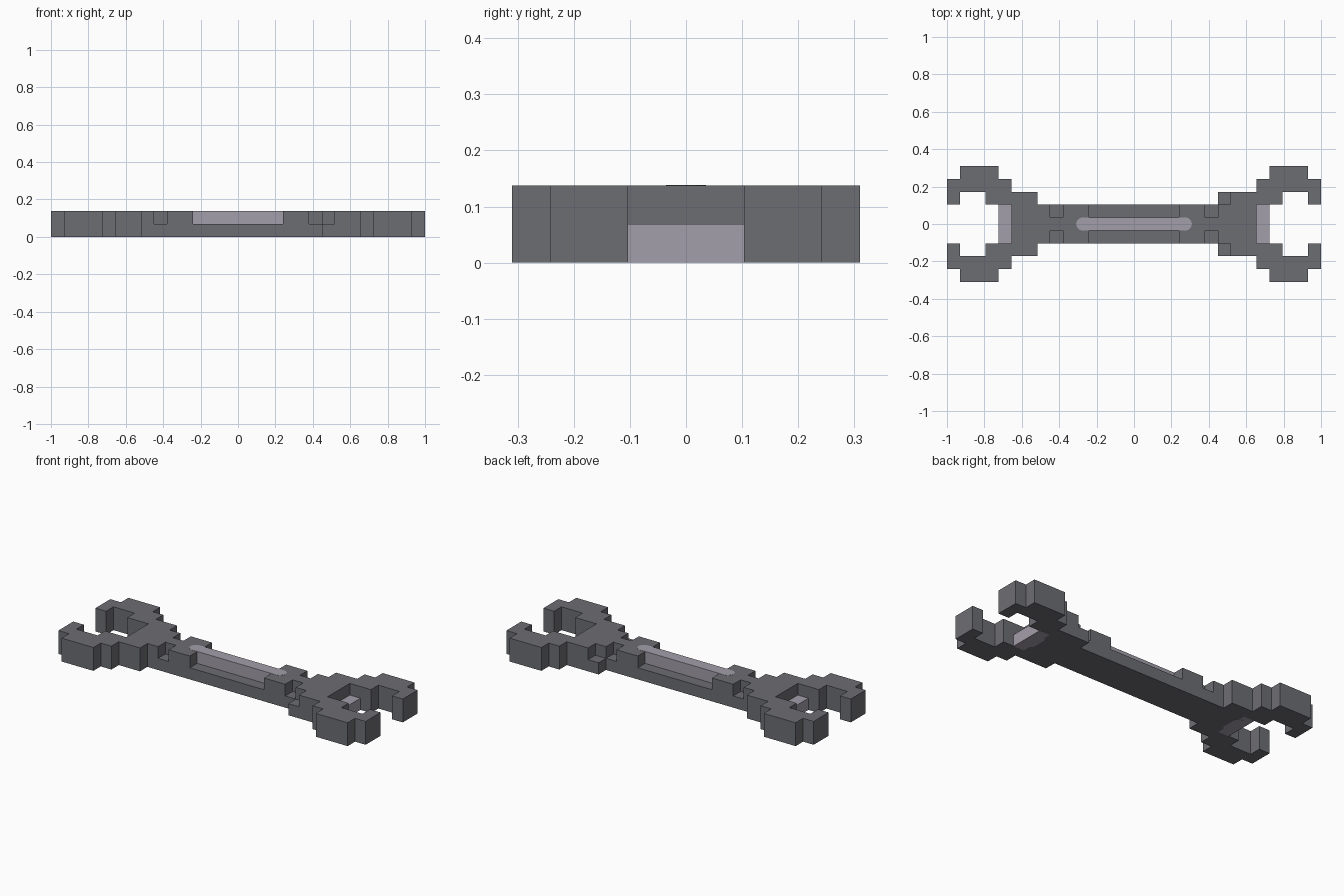
import bpy, bmesh, math

if "Cube" in bpy.data.objects:
    bpy.data.objects.remove(bpy.data.objects["Cube"])

U = 2 / 29          # one block of the stepped outline
EPS = 0.001         # inserts stand this much proud of the body


def material(name, rgb):
    m = bpy.data.materials.new(name)
    m.diffuse_color = (*rgb, 1)
    m.use_nodes = True
    m.node_tree.nodes["Principled BSDF"].inputs["Base Color"].default_value = m.diffuse_color
    return m


DARK = material("dark grey metal", (0.152, 0.155, 0.171))
LIGHT = material("pale lavender metal", (0.37, 0.342, 0.405))


def finish(name, bm, mat):
    bmesh.ops.remove_doubles(bm, verts=bm.verts, dist=1e-5)
    bmesh.ops.dissolve_limit(bm, angle_limit=0.01, verts=bm.verts, edges=bm.edges)
    bmesh.ops.recalc_face_normals(bm, faces=bm.faces)
    me = bpy.data.meshes.new(name)
    bm.to_mesh(me)
    bm.free()
    me.materials.append(mat)
    ob = bpy.data.objects.new(name, me)
    bpy.context.collection.objects.link(ob)
    return ob


def prism(name, outline, z0, z1, mat):
    bm = bmesh.new()
    face = bm.faces.new([bm.verts.new((x, y, z0)) for x, y in outline])
    ext = bmesh.ops.extrude_face_region(bm, geom=[face], use_keep_orig=True)
    for v in ext["geom"]:
        if isinstance(v, bmesh.types.BMVert):
            v.co.z = z1
    return finish(name, bm, mat)


# Body heights on a block grid, painted as mirrored rectangles
height = {}


def paint(i0, i1, j0, j1, h, sides=(-1, 1)):
    for i in range(i0, i1 + 1):
        for j in range(j0, j1 + 1):
            for s in sides:
                for t in (-1, 1):
                    height[(s * i, t * j)] = h


paint(0, 9, 0, 1, 2)            # handle
paint(8, 9, 2, 2, 2)            # shoulders
paint(10, 10, 2, 3, 2)          # jaw roots
paint(11, 11, 2, 4, 2)          # jaw arms
paint(12, 13, 3, 4, 2)
paint(14, 14, 2, 3, 2)          # jaw tips
paint(0, 3, 1, 1, 1)            # long side recesses
paint(6, 6, 1, 1, 1)            # small notches
paint(7, 7, 2, 2, 1, (1,))      # low steps, right end only

bm = bmesh.new()


def quad(*pts):
    bm.faces.new([bm.verts.new((x * U, y * U, max(z * U, EPS / 2))) for x, y, z in pts])


for (i, j), h in height.items():
    a, b, c, d = i - .5, i + .5, j - .5, j + .5
    quad((a, c, h), (b, c, h), (b, d, h), (a, d, h))
    quad((a, d, 0), (b, d, 0), (b, c, 0), (a, c, 0))
    for di, dj, p, q in ((1, 0, (b, c), (b, d)), (-1, 0, (a, d), (a, c)),
                         (0, 1, (b, d), (a, d)), (0, -1, (a, c), (b, c))):
        for z in range(height.get((i + di, j + dj), 0), h):
            quad((*p, z), (*q, z), (*q, z + 1), (*p, z + 1))
finish("wrench_body", bm, DARK)

# Rounded strip set into the handle
r = 0.5 * U + EPS
cap = []
for s in (1, -1):
    for k in range(7):
        t = math.radians(-90 + 30 * k)
        cap.append((s * (0.31 - r + r * math.cos(t)), s * r * math.sin(t)))
prism("handle_insert", cap, U - EPS, 2 * U + EPS, LIGHT)

# Half-height plates at the back of each jaw, with clipped inner corners
w = 1.5 * U
for s, side in ((1, "right"), (-1, "left")):
    pts = [(10.5 * U, -w), (10.5 * U, w), (0.70, w), (0.64, 0.045),
           (0.64, -0.045), (0.70, -w)]
    # square upper part fills the gap up to the body wall
    prism(side + "_jaw_plate", [(s * x, y) for x, y in
          ((10.5 * U, -w), (10.5 * U, w), (9.5 * U, w), (9.5 * U, -w))],
          EPS / 2, U, LIGHT)
    prism(side + "_jaw_plate_underside", [(s * x, y) for x, y in pts], 0, EPS, LIGHT)
